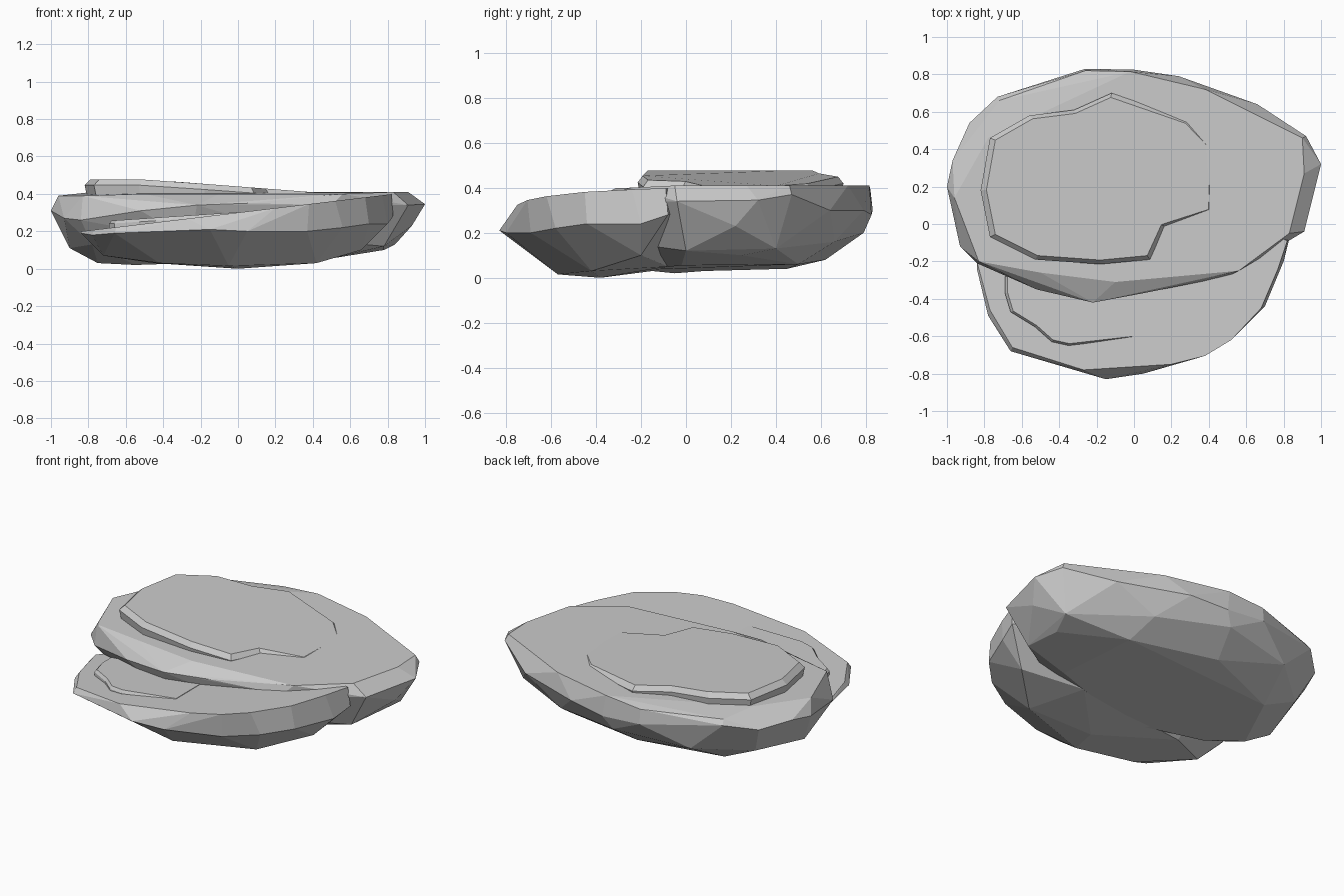
import bpy, bmesh, math


def finish(bm, name):
    bmesh.ops.recalc_face_normals(bm, faces=bm.faces)
    mesh = bpy.data.meshes.new(name)
    bm.to_mesh(mesh)
    bm.free()
    bpy.context.collection.objects.link(bpy.data.objects.new(name, mesh))


def hull_rock(name, *rings):
    """Faceted convex stone wrapped around several rings of points."""
    bm = bmesh.new()
    for ring in rings:
        for p in ring:
            bm.verts.new(p)
    res = bmesh.ops.convex_hull(bm, input=bm.verts)
    junk = {v for v in res["geom_interior"] + res["geom_unused"]
            if isinstance(v, bmesh.types.BMVert)}
    bmesh.ops.delete(bm, geom=list(junk), context='VERTS')
    bmesh.ops.dissolve_limit(bm, angle_limit=math.radians(5),
                             verts=bm.verts, edges=bm.edges)
    finish(bm, name)


def layer(name, outline, centre, levels):
    """Thin flake: outline lofted through (scale, height function) levels."""
    bm = bmesh.new()
    cx, cy = centre
    rings = [[bm.verts.new((cx + (x - cx) * s, cy + (y - cy) * s, h(x)))
              for x, y in outline] for s, h in levels]
    n = len(outline)
    for a, b in zip(rings, rings[1:]):
        for i in range(n):
            j = (i + 1) % n
            bm.faces.new((a[i], a[j], b[j], b[i]))
    bm.faces.new(rings[0][::-1])
    bm.faces.new(rings[-1])
    finish(bm, name)


# Main slab: level top, widest rim, tapering underside
main_top = [(-.96, .14, .39), (-.78, .46, .41), (-.72, .66, .39), (-.26, .82, .39),
            (-.02, .815, .41), (.38, .72, .41), (.70, .56, .41), (.90, .46, .41),
            (.91, .27, .41), (.83, -.05, .41), (.56, -.25, .40), (-.10, -.31, .40),
            (-.50, -.26, .40), (-.83, -.20, .39)]
main_rim = [(-1.0, .20, .31), (-.97, .34, .33), (-.88, .54, .32), (-.73, .68, .36),
            (-.26, .83, .30), (0, .825, .28), (.24, .79, .30), (.47, .70, .30),
            (.66, .64, .30), (.92, .47, .37), (1.0, .32, .345), (.91, -.04, .34),
            (.50, -.28, .34), (.05, -.37, .35), (-.22, -.42, .34), (-.52, -.35, .31),
            (-.84, -.21, .26), (-.93, -.12, .27)]
main_low = [(-.90, .12, .11), (-.80, .46, .14), (-.52, .70, .17), (-.05, .79, .2),
            (.40, .66, .16), (.84, .40, .13), (.93, .22, .23), (.78, 0, .12),
            (.45, -.22, .15), (-.25, -.33, .15), (-.78, -.12, .13)]
main_base = [(-.75, .08, .03), (-.58, .45, .04), (-.10, .62, .08), (.45, .50, .06),
             (.78, .25, .10), (.50, -.02, .055), (-.1, -.2, .035), (-.55, -.05, .02)]
hull_rock("main_slab", main_top, main_rim, main_low, main_base)

# Front slab: tilted, its top rising toward the right
front_outline = [(-.84, -.20), (-.77, -.46), (-.65, -.66), (-.27, -.78), (.20, -.75),
                 (.38, -.705), (.52, -.62), (.68, -.45), (.77, -.24), (.82, -.09),
                 (.40, .1), (-.50, .05)]
front_top = [(x, y, .30 + .12 * x) for x, y in front_outline]
front_rim = [(-.84, -.24, .19), (-.78, -.49, .18), (-.66, -.68, .19), (-.15, -.83, .21),
             (.05, -.80, .20), (.37, -.69, .20), (.56, -.58, .22), (.70, -.44, .24),
             (.80, -.20, .24), (.83, -.08, .28)]
front_base = [(-.72, -.30, .07), (-.42, -.50, .03), (-.05, -.57, .015), (0, -.38, 0),
              (.42, -.42, .03), (.66, -.20, .10), (.30, -.08, .05), (-.45, -.15, .03)]
hull_rock("front_slab", front_top, front_rim, front_base)

# Top flake: thick on the left, fading into the main slab on the right
top_outline = [(-.82, .18), (-.77, -.07), (-.53, -.19), (-.18, -.215), (.085, -.19),
               (.165, -.015), (.43, .07), (.44, .41), (.30, .555), (-.12, .70),
               (-.32, .61), (-.56, .58), (-.77, .46)]
fade = lambda x: .477 - max(0, x + .5) * .073
layer("top_flake", top_outline, (-.2, .23),
      [(.97, lambda x: .36), (1, lambda x: fade(x) - .03), (.95, fade)])

# Front flake: low step on the front slab, running back under the main slab
flake_outline = [(-.69, -.28), (-.69, -.37), (-.66, -.47), (-.53, -.55),
                 (-.44, -.63), (-.35, -.65), (0, -.61), (0, -.28)]
layer("front_flake", flake_outline, (-.2, -.3),
      [(1, lambda x: .17), (1, lambda x: .285 + .065 * x),
       (.97, lambda x: .302 + .065 * x)])
